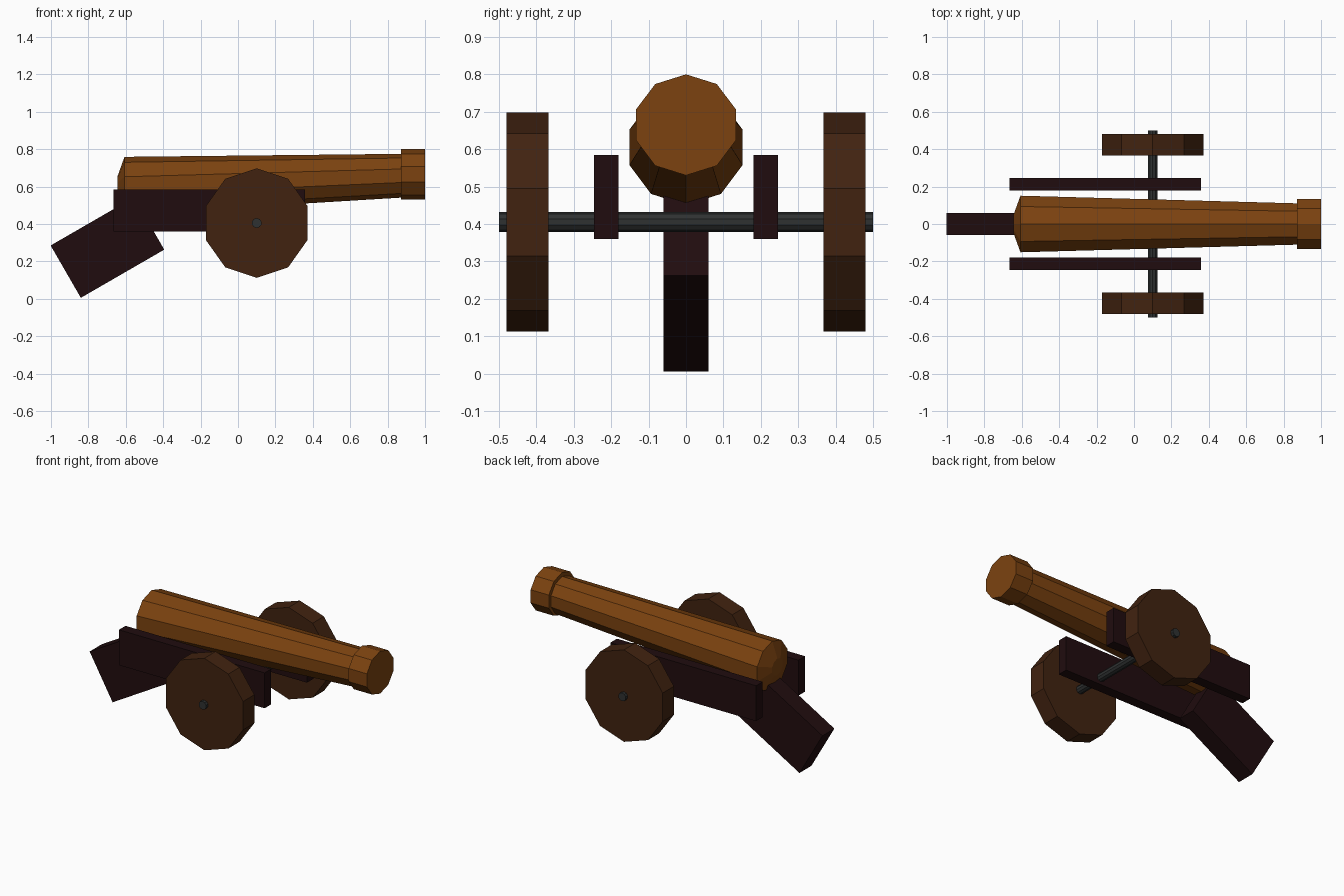
import bpy, bmesh, math
from mathutils import Matrix

if "Cube" in bpy.data.objects:
    bpy.data.objects.remove(bpy.data.objects["Cube"])


def material(name, rgb):
    m = bpy.data.materials.new(name)
    m.diffuse_color = (*rgb, 1)
    m.use_nodes = True
    m.node_tree.nodes["Principled BSDF"].inputs["Base Color"].default_value = m.diffuse_color
    return m


BRONZE = material("bronze", (0.2, 0.055, 0.005))
WHEEL_WOOD = material("wheel wood", (0.053, 0.0165, 0.0052))
DARK_WOOD = material("dark wood", (0.0145, 0.0038, 0.0045))
IRON = material("iron", (0.028, 0.031, 0.031))


def finish(name, bm, mat):
    bmesh.ops.recalc_face_normals(bm, faces=bm.faces)
    me = bpy.data.meshes.new(name)
    bm.to_mesh(me)
    bm.free()
    me.materials.append(mat)
    ob = bpy.data.objects.new(name, me)
    bpy.context.collection.objects.link(ob)
    return ob


def loft_x(name, rings, mat, n=10):
    """Loft upright n-sided rings given as (x, centre z, y radius, z radius)."""
    bm = bmesh.new()
    loops = []
    for x, cz, ry, rz in rings:
        angles = [math.pi / 2 + math.tau * k / n for k in range(n)]
        loops.append([bm.verts.new((x, ry * math.cos(a), cz + rz * math.sin(a))) for a in angles])
    for a, b in zip(loops, loops[1:]):
        for k in range(n):
            j = (k + 1) % n
            bm.faces.new((a[k], a[j], b[j], b[k]))
    bm.faces.new(loops[0])
    bm.faces.new(loops[-1])
    return finish(name, bm, mat)


def disc_y(name, centre, rx, rz, depth, mat, n=10):
    """Solid n-sided cylinder along y with a corner pointing up."""
    bm = bmesh.new()
    bmesh.ops.create_cone(bm, cap_ends=True, segments=n, radius1=1, radius2=1, depth=depth)
    # turn a corner to the top whichever corner the primitive starts from
    v = bm.verts[:][0].co
    spin = Matrix.Rotation(math.pi / 2 - math.atan2(v.y, v.x), 4, 'Z')
    bm.transform(Matrix.Translation(centre) @ Matrix.Diagonal((rx, 1, rz, 1))
                 @ Matrix.Rotation(math.pi / 2, 4, 'X') @ spin)
    return finish(name, bm, mat)


def box(name, centre, size, mat, tilt=0):
    bm = bmesh.new()
    bmesh.ops.create_cube(bm, size=1)
    bm.transform(Matrix.Translation(centre) @ Matrix.Rotation(tilt, 4, 'Y')
                 @ Matrix.Diagonal((*size, 1)))
    return finish(name, bm, mat)


# Barrel: rounded breech, tapering tube, thicker muzzle band
loft_x("barrel", [
    (-0.643, 0.605, 0.055, 0.053),
    (-0.607, 0.605, 0.159, 0.154),
    (0.872, 0.658, 0.116, 0.117),
    (0.872, 0.665, 0.140, 0.135),
    (1.000, 0.665, 0.140, 0.135)], BRONZE)

# Axle, wheels and side planks
disc_y("axle", (0.1, 0, 0.405), 0.0265, 0.0265, 1.0, IRON)
for side, label in ((-1, "front"), (1, "back")):
    disc_y(label + "_wheel", (0.1, side * 0.4235, 0.405), 0.286, 0.2925, 0.113, WHEEL_WOOD)
    box(label + "_side_plank", (-0.153, side * 0.213, 0.472), (1.025, 0.066, 0.225), DARK_WOOD)

# Trail block sloping down to the ground
box("trail", (-0.698, 0, 0.274), (0.515, 0.12, 0.323), DARK_WOOD, math.radians(-30))
